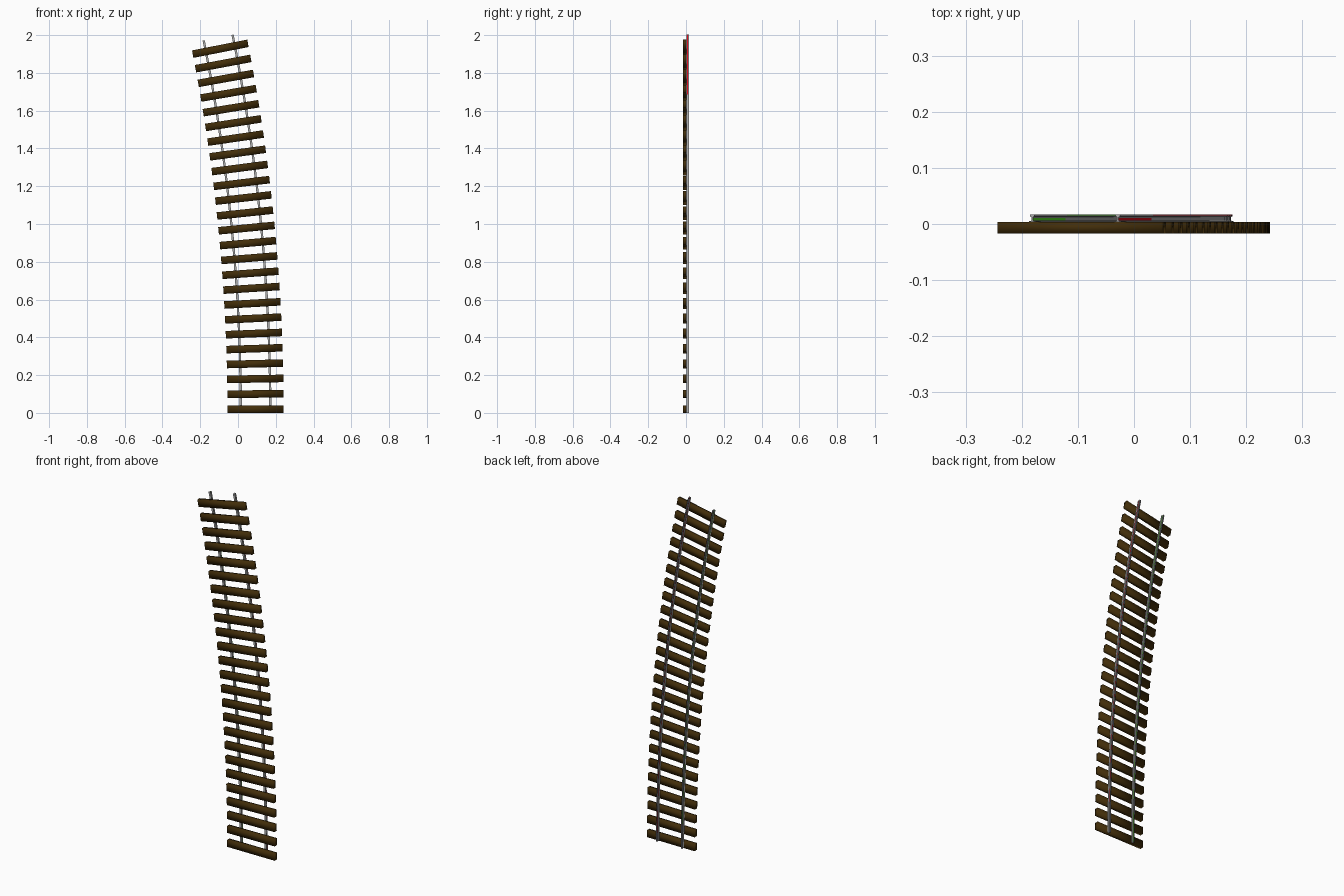
import bpy, bmesh, math
from mathutils import Matrix, Vector

cube = bpy.data.objects.get("Cube")
if cube:
    bpy.data.objects.remove(cube, do_unlink=True)

RADIUS = 10.06      # bend of the track centre line
START_X = 0.093
LENGTH = 2.0
GAUGE = 0.078       # rail distance from the centre line


def material(name, rgb):
    mat = bpy.data.materials.new(name)
    mat.use_nodes = True
    mat.diffuse_color = (*rgb, 1)
    mat.node_tree.nodes["Principled BSDF"].inputs["Base Color"].default_value = (*rgb, 1)
    return mat


wood = material("dark_brown_wood", (0.055, 0.027, 0.003))
steel = material("dark_steel", (0.12, 0.12, 0.13))
light = material("pale_steel", (0.42, 0.42, 0.42))
green = material("bright_green", (0.1, 0.8, 0.02))
red = material("bright_red", (0.75, 0.003, 0.01))


def on_track(distance, side, y):
    """Point at a distance along the bend, offset sideways."""
    a = distance / RADIUS
    r = RADIUS + side
    return Vector((START_X - RADIUS + r * math.cos(a), y, r * math.sin(a)))


def finish(name, bm, mats, smooth=False):
    bmesh.ops.recalc_face_normals(bm, faces=bm.faces)
    for f in bm.faces:
        f.smooth = smooth
    mesh = bpy.data.meshes.new(name)
    bm.to_mesh(mesh)
    bm.free()
    for m in mats:
        mesh.materials.append(m)
    obj = bpy.data.objects.new(name, mesh)
    bpy.context.collection.objects.link(obj)


# Wooden sleepers with soft shading, evenly spaced along the bend
COUNT = 25
for i in range(COUNT):
    d = 0.02 + i * 0.08
    bm = bmesh.new()
    place = (Matrix.Translation(on_track(d, 0, -0.0065))
             @ Matrix.Rotation(-d / RADIUS, 4, 'Y')
             @ Matrix.Diagonal((0.298, 0.02, 0.04, 1)))
    bmesh.ops.create_cube(bm, size=1, matrix=place)
    finish(f"sleeper_{i + 1}", bm, [wood], smooth=True)

# Half of the I-shaped rail section: (sideways, y), from foot to head
half = [(0.006, 0.0035), (0.006, 0.005), (0.0015, 0.006), (0.0015, 0.0105),
        (0.0015, 0.0125), (0.0042, 0.0135), (0.0042, 0.0152), (0.0042, 0.0172)]
section = half + [(-s, y) for s, y in reversed(half)]
N = len(section)
WEB_STRIPE = (2, N - 4)     # lower web, both sides
HEAD_STRIPE = (6, N - 8)    # outer edge of the head, both sides
HEAD_FACE = 7
STEPS = 25


def rail(name, side, tint):
    bm = bmesh.new()
    rings = [[bm.verts.new(on_track(LENGTH * k / STEPS, side + s, y))
              for s, y in section] for k in range(STEPS + 1)]
    for k in range(STEPS):
        upper = k / STEPS > 0.81
        stripe = WEB_STRIPE if upper else HEAD_STRIPE
        for j in range(N):
            f = bm.faces.new((rings[k][j], rings[k][(j + 1) % N],
                              rings[k + 1][(j + 1) % N], rings[k + 1][j]))
            if j in stripe:
                f.material_index = 2
            elif j == HEAD_FACE:
                f.material_index = 1
    for ring in (rings[0], rings[-1]):      # cut ends
        bm.faces.new(ring)
    finish(name, bm, [light, steel, tint])


rail("left_rail", GAUGE, red)
rail("right_rail", -GAUGE, green)
